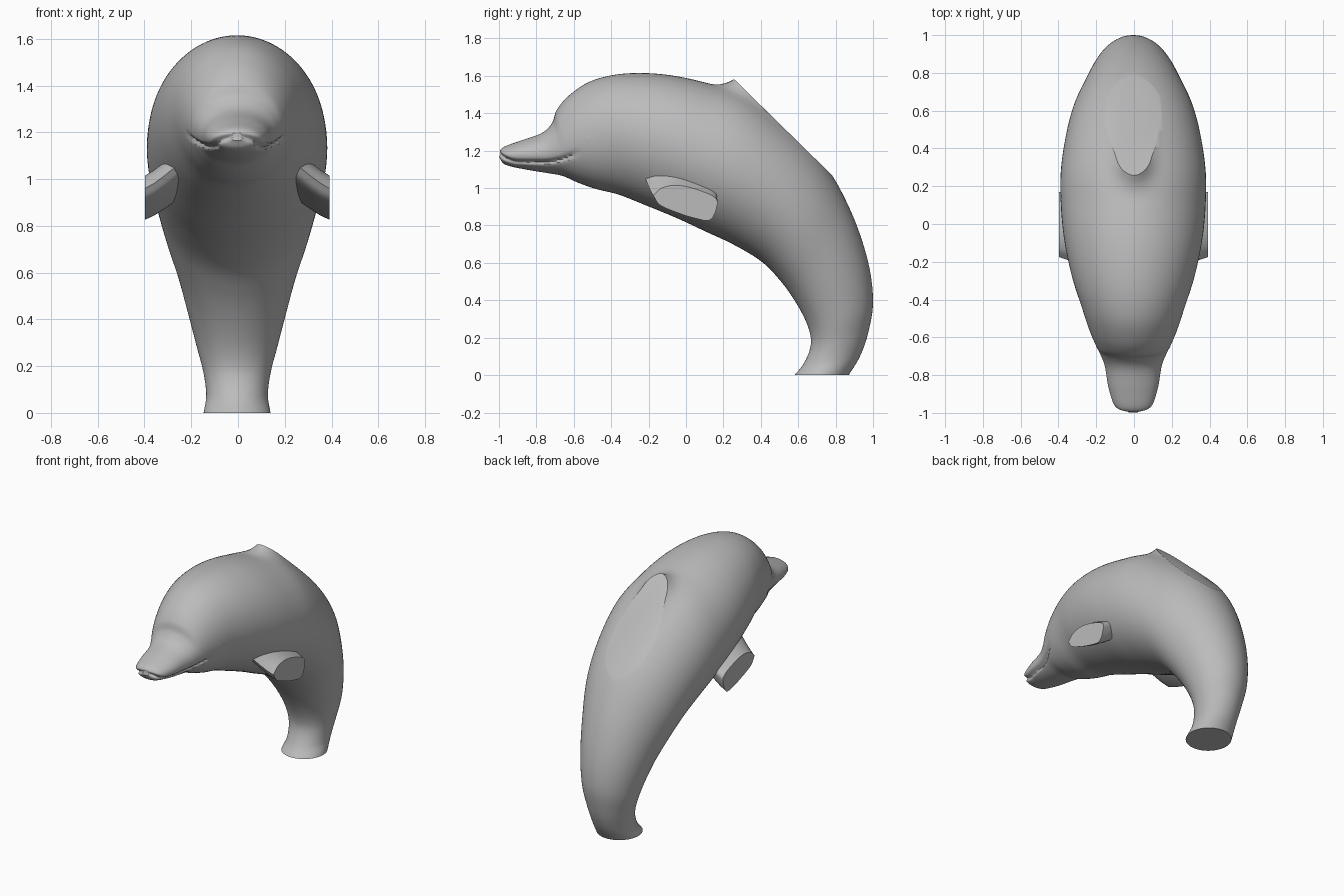
import bpy, bmesh, math
from mathutils import Vector

cube = bpy.data.objects.get("Cube")
if cube:
    bpy.data.objects.remove(cube, do_unlink=True)

grey = bpy.data.materials.new("dolphin_grey")
grey.use_nodes = True
colour = (0.5, 0.5, 0.5, 1)
grey.diffuse_color = colour
grey.node_tree.nodes["Principled BSDF"].inputs["Base Color"].default_value = colour


def finish(name, bm, angle=35):
    bmesh.ops.recalc_face_normals(bm, faces=bm.faces)
    mesh = bpy.data.meshes.new(name)
    bm.to_mesh(mesh)
    bm.free()
    obj = bpy.data.objects.new(name, mesh)
    bpy.context.collection.objects.link(obj)
    mesh.materials.append(grey)
    bpy.ops.object.select_all(action='DESELECT')
    obj.select_set(True)
    bpy.context.view_layer.objects.active = obj
    bpy.ops.object.shade_smooth_by_angle(angle=math.radians(angle))
    return obj


def spline(points, steps):
    """Smooth curve through tuples of any length."""
    pts = [Vector(p) for p in points]
    pts = [2 * pts[0] - pts[1]] + pts + [2 * pts[-1] - pts[-2]]
    out = []
    for a, b, c, d in zip(pts, pts[1:], pts[2:], pts[3:]):
        for i in range(steps):
            t = i / steps
            out.append(b + (c - a) * (t / 2) + (2 * a - 5 * b + 4 * c - d) * (t * t / 2)
                       + (3 * b - a - 3 * c + d) * (t ** 3 / 2))
    return out + [pts[-2]]


def loft(bm, rings):
    loops = [[bm.verts.new(p) for p in ring] for ring in rings]
    n = len(loops[0])
    for a, b in zip(loops, loops[1:]):
        for i in range(n):
            bm.faces.new((a[i], a[(i + 1) % n], b[(i + 1) % n], b[i]))
    bm.faces.new(loops[0])
    bm.faces.new(loops[-1])


def bell(v, width):
    return math.exp(-(v / width) ** 2)


# Body stations: back y, back z, belly y, belly z, half width
STATIONS = [
    (-1.0, 1.195, -1.0, 1.165, .035), (-.97, 1.222, -.965, 1.125, .095),
    (-.88, 1.255, -.86, 1.10, .13), (-.77, 1.295, -.74, 1.08, .15),
    (-.715, 1.35, -.66, 1.065, .175), (-.69, 1.42, -.58, 1.03, .20),
    (-.62, 1.50, -.48, .995, .235), (-.50, 1.575, -.36, .965, .275),
    (-.33, 1.612, -.22, .91, .325), (-.12, 1.608, -.05, .84, .365),
    (.10, 1.565, .10, .77, .383), (.32, 1.495, .25, .70, .383),
    (.55, 1.33, .40, .61, .355), (.74, 1.13, .50, .51, .315),
    (.88, .88, .58, .40, .26), (.97, .62, .64, .29, .213),
    (1.0, .40, .667, .20, .175), (.975, .23, .66, .13, .145),
    (.93, .10, .625, .055, .132), (.87, 0, .58, 0, .143),
]
SEGMENTS = 96


def mouth_height(y):
    return 1.14 + .035 * max(0, (-.9 - y) / .09) ** 2 + .05 * max(0, (y + .77) / .19) ** 2


def body_ring(station):
    by, bz, vy, vz, w = station
    ring = []
    for i in range(SEGMENTS):
        a = math.tau * i / SEGMENTS
        c, s = math.cos(a), math.sin(a)
        f = (1 + c) / 2
        p = Vector((w * s - .004, vy + (by - vy) * f, vz + (bz - vz) * f))
        # Mouth groove pressed in around the beak
        if p.y < -.56:
            fade = min(1, (-.56 - p.y) / .06)
            groove = .018 * fade * bell(p.z - mouth_height(p.y), .011)
            p.x -= groove * s
            if p.y < -.9:
                p.y += groove * (1 - abs(s) * .5)
        # Dorsal fin ridge raised from the back
        if c > 0 and .08 < p.y < .75:
            rise = min(1, max(0, (p.y - .13) / .18))
            fall = min(1, (.75 - p.y) / .3)
            p.z += .12 * rise * rise * fall * bell(p.x, .075)
        ring.append(p)
    return ring


# Body with the back sliced flat behind the fin
bm = bmesh.new()
loft(bm, [body_ring(s) for s in spline(STATIONS, 8)])
cut = bmesh.ops.bisect_plane(bm, geom=bm.verts[:] + bm.edges[:] + bm.faces[:],
                             plane_co=(0, .27, 1.57), plane_no=(0, .52, .53),
                             clear_outer=True)
rim = [e for e in cut["geom_cut"] if isinstance(e, bmesh.types.BMEdge)]
bmesh.ops.holes_fill(bm, edges=rim, sides=0)
finish("body", bm)

# Flippers, cut off flat at the outer end
OUTLINE = [(-.175, .96), (-.13, 1.0), (-.05, 1.015), (.05, .995), (.155, .95),
           (.165, .90), (.13, .83), (.05, .838), (-.05, .87), (-.14, .91)]
outline = spline(OUTLINE + OUTLINE[:1], 4)[:-1]
for side, name in ((1, "left_flipper"), (-1, "right_flipper")):
    bm = bmesh.new()
    rings = []
    for k in range(5):
        t = k / 4
        grow = 1.12 - .12 * t
        rings.append([(side * (.24 + .155 * t) - .003, y * grow - .03 * (1 - t),
                       .92 + (z - .92) * grow + .11 * (1 - t) ** 1.2) for _, y, z in
                      ((0, q[0], q[1]) for q in outline)])
    loft(bm, rings)
    finish(name, bm, 50)

# Eyes
for side, name in ((1, "left_eye"), (-1, "right_eye")):
    bm = bmesh.new()
    bmesh.ops.create_uvsphere(bm, u_segments=24, v_segments=16, radius=1)
    for v in bm.verts:
        v.co = (side * .222 - .003 + .026 * v.co.x, -.52 + .043 * v.co.y + side * .02 * v.co.x,
                1.267 + .048 * v.co.z)
    finish(name, bm)
